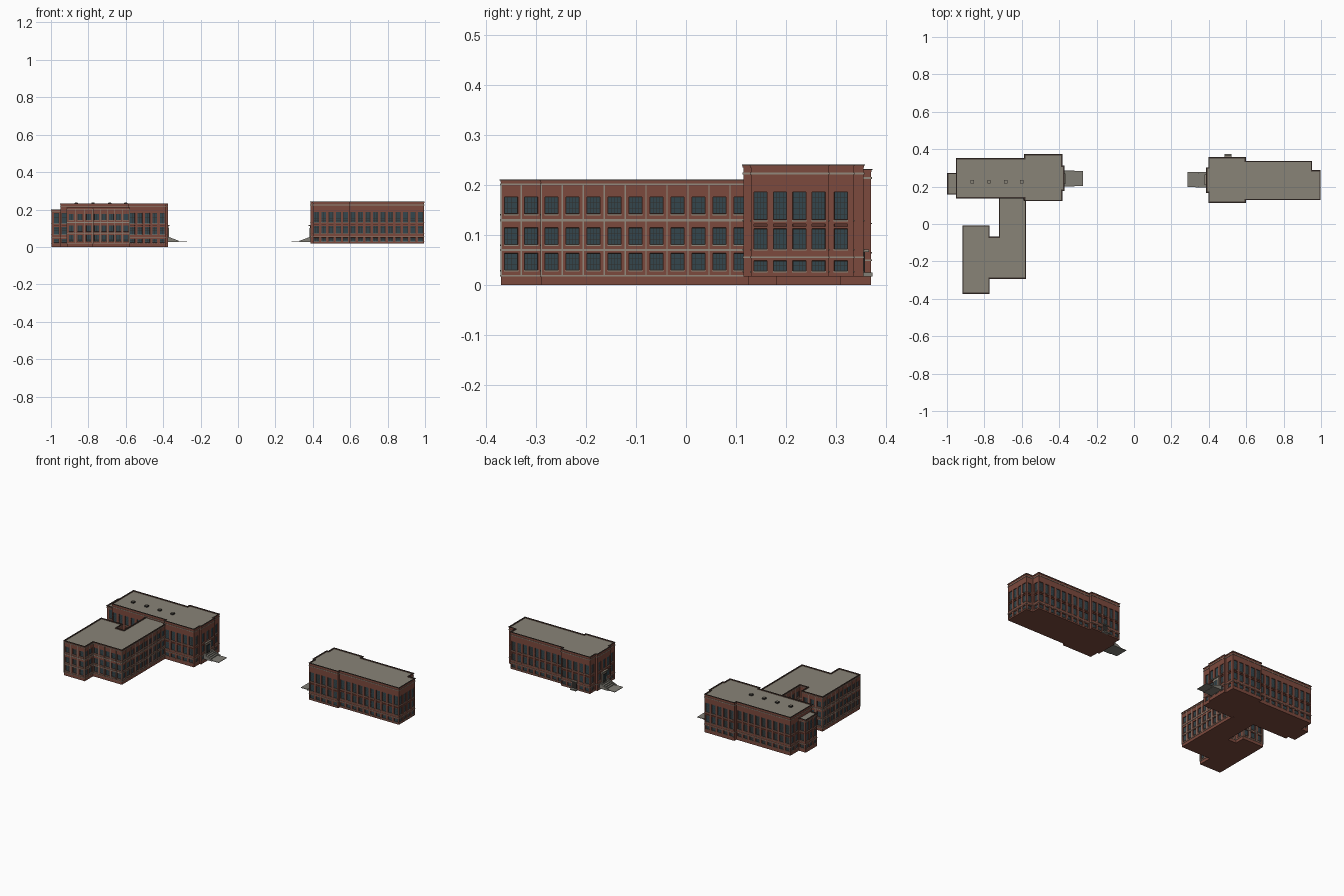
import bpy, bmesh
from mathutils import Vector

cube = bpy.data.objects.get("Cube")
if cube:
    bpy.data.objects.remove(cube, do_unlink=True)

# Flat colours
PALETTE = [("brick", (0.20, 0.068, 0.047)), ("dark_brick", (0.10, 0.036, 0.026)),
           ("roof_grey", (0.25, 0.23, 0.185)), ("stone_trim", (0.29, 0.25, 0.20)),
           ("window_glass", (0.034, 0.062, 0.075)), ("dark_frame", (0.028, 0.026, 0.024)),
           ("parapet_cap", (0.05, 0.036, 0.03)), ("step_stone", (0.22, 0.21, 0.18))]
BRICK, DARK, ROOF, TRIM, GLASS, FRAME, CAP, STEP = range(len(PALETTE))
MATS = []
for label, rgb in PALETTE:
    m = bpy.data.materials.new(label)
    m.use_nodes = True
    m.diffuse_color = (*rgb, 1)
    bsdf = m.node_tree.nodes["Principled BSDF"]
    bsdf.inputs["Base Color"].default_value = (*rgb, 1)
    bsdf.inputs["Roughness"].default_value = 0.9
    MATS.append(m)


def finish(bm, name, fix_normals=False):
    if fix_normals:
        bmesh.ops.recalc_face_normals(bm, faces=bm.faces)
    mesh = bpy.data.meshes.new(name)
    bm.to_mesh(mesh)
    bm.free()
    for m in MATS:
        mesh.materials.append(m)
    ob = bpy.data.objects.new(name, mesh)
    bpy.context.collection.objects.link(ob)
    return ob


def face(bm, pts, mat):
    f = bm.faces.new([bm.verts.new(p) for p in pts])
    f.material_index = mat
    f.normal_update()
    return f


def box(bm, a, b, mat):
    a, b = Vector(a), Vector(b)
    made = bmesh.ops.create_cube(bm, size=1)
    for v in made["verts"]:
        v.co = Vector(min(p, q) if c < 0 else max(p, q) for p, q, c in zip(a, b, v.co))
    for f in {f for v in made["verts"] for f in v.link_faces}:
        f.material_index = mat


def offset(poly, d):
    # Push a right-angled outline outwards
    out = []
    for i, p in enumerate(poly):
        e1 = (p - poly[i - 1]).normalized()
        e2 = (poly[(i + 1) % len(poly)] - p).normalized()
        out.append(p + Vector((e1.y + e2.y, -e1.x - e2.x)) * d)
    return out


def ring(bm, poly, z0, z1, out, inn, mat):
    outer, inner = offset(poly, out), offset(poly, -inn)
    n = len(poly)
    loops = [[bm.verts.new((p.x, p.y, z)) for p in pts]
             for pts, z in ((outer, z0), (outer, z1), (inner, z1), (inner, z0))]
    for k in range(4):
        l0, l1 = loops[k], loops[(k + 1) % 4]
        for i in range(n):
            j = (i + 1) % n
            bm.faces.new((l0[i], l0[j], l1[j], l1[i])).material_index = mat


def opening(bm, f, P, u0, u1, za, zb, kind):
    # Sink the cell into the wall, then add frame, glass and bars
    bmesh.ops.inset_individual(bm, faces=[f], thickness=0.0004, depth=-0.004)
    if kind == "panel":
        f.material_index = DARK
        return
    f.material_index = FRAME
    bmesh.ops.inset_individual(bm, faces=[f], thickness=0.0012, depth=0)
    f.material_index = GLASS
    o, half = -0.0034, 0.00045
    for k in (1, 2, 3):
        u = u0 + (u1 - u0) * k / 4
        face(bm, [P(u - half, za, o), P(u + half, za, o), P(u + half, zb, o), P(u - half, zb, o)], FRAME)
    panes = max(2, round((zb - za) / 0.011))
    for k in range(1, panes):
        z = za + (zb - za) * k / panes
        face(bm, [P(u0, z - half, o), P(u1, z - half, o), P(u1, z + half, o), P(u0, z + half, o)], FRAME)


def wall(bm, trim, a, b, z0, z1, rows, piers):
    length = (b - a).length
    t = (b - a) / length
    nrm = Vector((t.y, -t.x))

    def P(u, z, o=0.0):
        q = a + t * u + nrm * o
        return Vector((q.x, q.y, z))

    bays = int(length / 0.04 + 0.4) if length > 0.035 else 0
    us, zs = [0], [z0]
    for i in range(bays):
        mid = (i + 0.5) * length / bays
        us += [mid - 0.0132, mid + 0.0132]
    for za, zb, kind in rows:
        zs += [za, zb]
    us.append(length)
    zs.append(z1)
    for i in range(len(us) - 1):
        for j in range(len(zs) - 1):
            u0, u1, za, zb = us[i], us[i + 1], zs[j], zs[j + 1]
            f = face(bm, [P(u0, za), P(u1, za), P(u1, zb), P(u0, zb)], BRICK)
            if i % 2 and j % 2:
                kind = rows[j // 2][2]
                opening(bm, f, P, u0, u1, za, zb, kind)
                if kind == "window":
                    box(trim, P(u0 - 0.001, za - 0.003, -0.003), P(u1 + 0.001, za, 0.002), TRIM)
    if piers and bays:
        for i in range(bays + 1):
            u = i * length / bays
            box(trim, P(u - 0.0014, 0.018, -0.002), P(u + 0.0014, z1 - 0.01, 0.0015), TRIM)


def building(name, outline, z0, z1, rows, bands, piers=False):
    poly = [Vector(p) for p in outline]
    walls, trim, roof = bmesh.new(), bmesh.new(), bmesh.new()
    for i, p in enumerate(poly):
        wall(walls, trim, p, poly[(i + 1) % len(poly)], z0, z1, rows, piers)
    face(walls, [(p.x, p.y, z0) for p in reversed(poly)], BRICK)
    face(roof, [(p.x, p.y, z1 - 0.005) for p in poly], ROOF)
    for z, h in bands:
        ring(trim, poly, z - h / 2, z + h / 2, 0.002, 0.001, TRIM)
    cap = bmesh.new()
    ring(cap, poly, z1 - 0.006, z1 - 0.002, 0.0015, 0.003, BRICK)
    ring(cap, poly, z1 - 0.002, z1, 0.003, 0.004, CAP)
    finish(walls, name + "_walls")
    finish(trim, name + "_trim", True)
    finish(roof, name + "_roof")
    finish(cap, name + "_parapet", True)


def hall_rows(dz):
    return [(a + dz, b + dz, k) for a, b, k in
            ((0.028, 0.049, "window"), (0.072, 0.113, "window"),
             (0.117, 0.123, "panel"), (0.131, 0.187, "window"))]


# West hall with its end annex
building("west_hall", [(-0.95, 0.14), (-0.585, 0.14), (-0.585, 0.125), (-0.385, 0.125),
                       (-0.385, 0.18), (-0.375, 0.18), (-0.375, 0.31), (-0.385, 0.31),
                       (-0.385, 0.37), (-0.585, 0.37), (-0.585, 0.35), (-0.95, 0.35)],
         0, 0.233, hall_rows(-0.006), [(0.215, 0.004), (0.05, 0.003)])
building("west_annex", [(-0.997, 0.16), (-0.945, 0.16), (-0.945, 0.27), (-0.997, 0.27)],
         0, 0.2, hall_rows(-0.006), [(0.188, 0.003), (0.05, 0.003)])

# Classroom wing with pale bands and piers
building("rear_wing", [(-0.915, -0.37), (-0.775, -0.37), (-0.775, -0.29), (-0.58, -0.29),
                       (-0.58, 0.13), (-0.59, 0.13), (-0.59, 0.145), (-0.72, 0.145),
                       (-0.72, -0.07), (-0.775, -0.07), (-0.775, -0.01), (-0.915, -0.01)],
         0, 0.212, [(z, z + 0.034, "window") for z in (0.03, 0.081, 0.143)],
         [(0.019, 0.003), (0.07, 0.004), (0.13, 0.005), (0.202, 0.003)], True)

# East hall
building("east_hall", [(0.40, 0.115), (0.595, 0.115), (0.595, 0.13), (0.995, 0.13),
                       (0.995, 0.285), (0.95, 0.285), (0.95, 0.335), (0.595, 0.335),
                       (0.595, 0.355), (0.40, 0.355), (0.40, 0.30), (0.388, 0.30),
                       (0.388, 0.17), (0.40, 0.17)],
         0.017, 0.242, hall_rows(0), [(0.224, 0.004), (0.056, 0.003)])

# Roof vents
bm = bmesh.new()
for x in (-0.865, -0.775, -0.685, -0.6):
    box(bm, (x - 0.009, 0.217, 0.225), (x + 0.009, 0.235, 0.236), FRAME)
    box(bm, (x - 0.007, 0.219, 0.236), (x + 0.007, 0.233, 0.238), ROOF)
finish(bm, "roof_vents")


def entrance(name, x, s, y):
    # Stair flight, landing slab, door and stone surround; s is the outward direction
    bm = bmesh.new()
    count = 5
    for k in range(count):
        box(bm, (x, y - 0.034, 0.025), (x + s * 0.055 * (count - k) / count, y + 0.034, 0.03 + 0.005 * k), STEP)
    for e in (-1, 1):
        y0, y1 = y + e * 0.034, y + e * 0.042
        pts = [(x, 0.025), (x + s * 0.058, 0.025), (x + s * 0.058, 0.033), (x, 0.055)]
        lo, hi = ([bm.verts.new((px, yy, pz)) for px, pz in pts] for yy in (y0, y1))
        made = [bm.faces.new(lo), bm.faces.new(hi)]
        made += [bm.faces.new((lo[i - 1], lo[i], hi[i], hi[i - 1])) for i in range(4)]
        for f in made:
            f.material_index = STEP
    box(bm, (x + s * 0.05, y - 0.04, 0.027), (x + s * 0.102, y + 0.04, 0.03), STEP)
    finish(bm, name + "_steps", True)
    bm = bmesh.new()
    box(bm, (x, y - 0.024, 0.05), (x + s * 0.004, y + 0.024, 0.112), TRIM)
    box(bm, (x, y - 0.016, 0.05), (x + s * 0.006, y + 0.016, 0.1), FRAME)
    for e in (-1, 1):
        box(bm, (x, y + e * 0.003, 0.066), (x + s * 0.007, y + e * 0.013, 0.096), GLASS)
    box(bm, (x, y - 0.028, 0.112), (x + s * 0.01, y + 0.028, 0.118), TRIM)
    finish(bm, name + "_door")


entrance("west_entrance", -0.375, 1, 0.243)
entrance("east_entrance", 0.388, -1, 0.237)

# Back porch of the east hall
bm = bmesh.new()
box(bm, (0.483, 0.353, 0.017), (0.522, 0.373, 0.025), STEP)
box(bm, (0.488, 0.353, 0.025), (0.517, 0.358, 0.066), FRAME)
box(bm, (0.483, 0.353, 0.066), (0.522, 0.366, 0.071), TRIM)
finish(bm, "back_porch")
